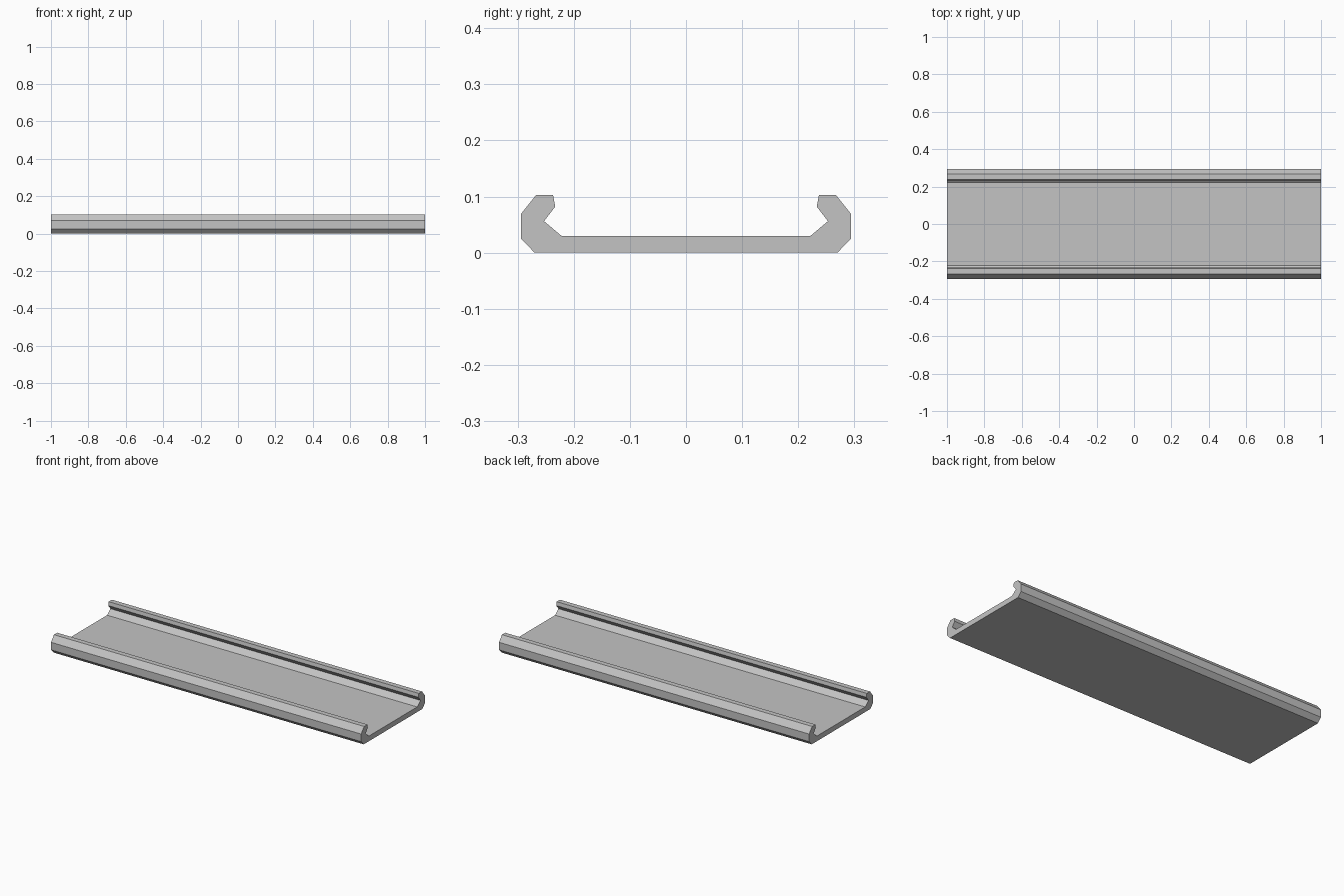
import bpy
import bmesh

cube = bpy.data.objects.get("Cube")
if cube:
    bpy.data.objects.remove(cube, do_unlink=True)

# Plain grey material
grey = bpy.data.materials.new("light_grey")
grey.use_nodes = True
colour = (0.55, 0.55, 0.55, 1.0)
grey.diffuse_color = colour
grey.node_tree.nodes["Principled BSDF"].inputs["Base Color"].default_value = colour

# Half of the channel cross-section (y, z), from the base to the inner floor
half = [(0.27, 0), (0.294, 0.025), (0.294, 0.069), (0.267, 0.103),
        (0.237, 0.103), (0.233, 0.082), (0.253, 0.056), (0.222, 0.03)]
profile = half + [(-y, z) for y, z in reversed(half)]
LENGTH = 2.0

# Channel rail: mirrored profile extruded along x
bm = bmesh.new()
end = bm.faces.new([bm.verts.new((-LENGTH / 2, y, z)) for y, z in profile])
grown = bmesh.ops.extrude_face_region(bm, geom=[end], use_keep_orig=True)
moved = [v for v in grown["geom"] if isinstance(v, bmesh.types.BMVert)]
bmesh.ops.translate(bm, verts=moved, vec=(LENGTH, 0, 0))
bmesh.ops.recalc_face_normals(bm, faces=bm.faces[:])

mesh = bpy.data.meshes.new("channel_rail")
bm.to_mesh(mesh)
bm.free()
mesh.materials.append(grey)
rail = bpy.data.objects.new("channel_rail", mesh)
bpy.context.collection.objects.link(rail)
